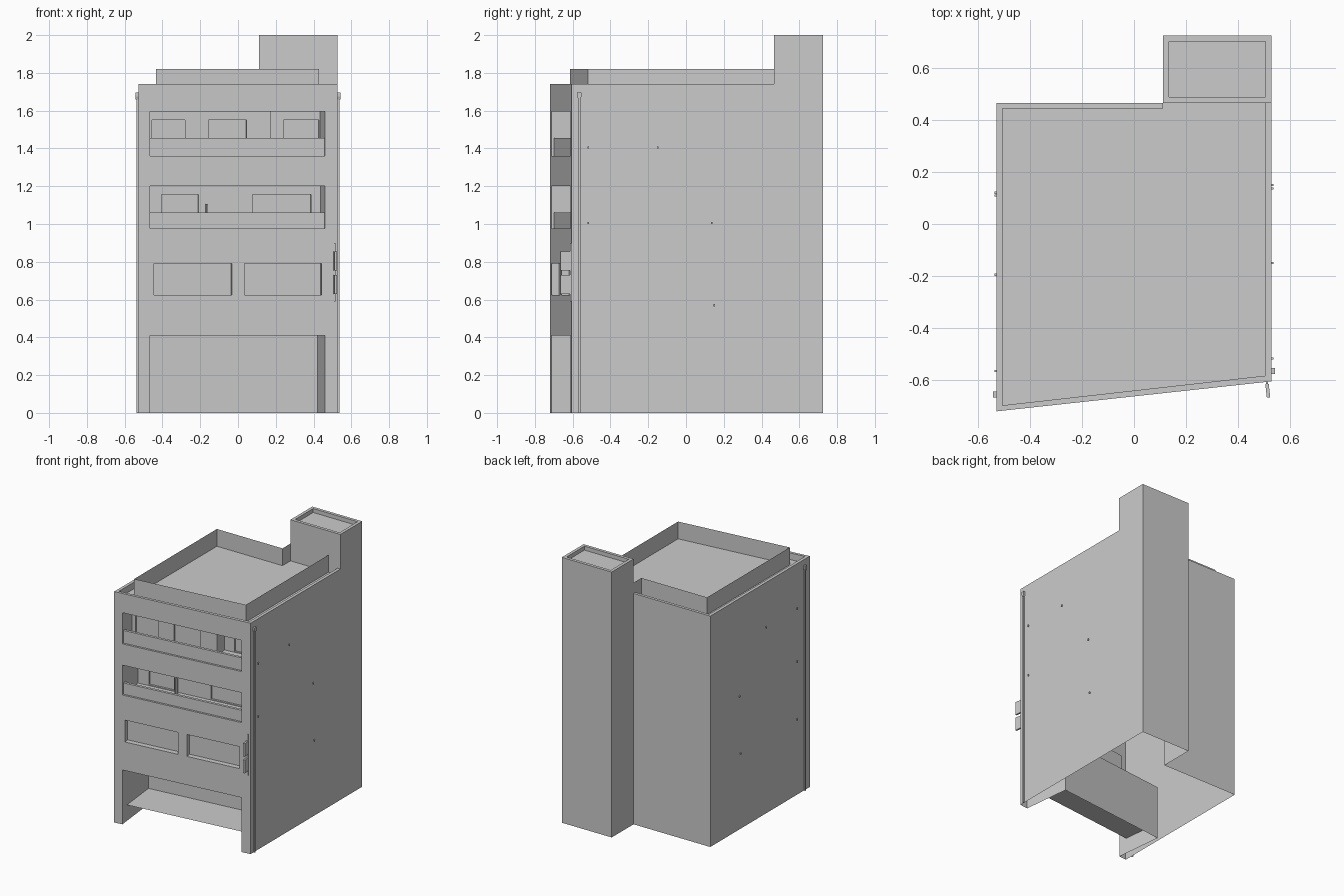
import bpy, bmesh, math

if "Cube" in bpy.data.objects:
    bpy.data.objects.remove(bpy.data.objects["Cube"])

W, SL = 0.528, 0.109           # half width, slant of the front wall
NX, NY = -0.108, 0.994         # inward direction of the front wall


def P(u, d, z):
    """Point on the slanted front: u along the wall, d inward, z up."""
    return (u + NX * d, -0.72 + SL * (u + W) + NY * d, z)


def finish(bm, name):
    bmesh.ops.remove_doubles(bm, verts=bm.verts, dist=1e-5)
    me = bpy.data.meshes.new(name)
    bm.to_mesh(me)
    bm.free()
    ob = bpy.data.objects.new(name, me)
    bpy.context.collection.objects.link(ob)
    return ob


def face(bm, pts):
    bm.faces.new([bm.verts.new(p) for p in pts])


def sheet(bm, d, u0, u1, z0, z1, holes=()):
    """Flat wall parallel to the front, with rectangular holes left out."""
    us = sorted({u0, u1, *[v for h in holes for v in h[:2]]})
    zs = sorted({z0, z1, *[v for h in holes for v in h[2:]]})
    for a, b in zip(us, us[1:]):
        for c, e in zip(zs, zs[1:]):
            m, n = (a + b) / 2, (c + e) / 2
            if not any(h[0] < m < h[1] and h[2] < n < h[3] for h in holes):
                face(bm, [P(a, d, c), P(b, d, c), P(b, d, e), P(a, d, e)])


def reveal(bm, h, d0, d1, sides="LRBT"):
    """Side faces of an opening from depth d0 to d1."""
    a, b, c, e = h
    if "L" in sides:
        face(bm, [P(a, d0, c), P(a, d1, c), P(a, d1, e), P(a, d0, e)])
    if "R" in sides:
        face(bm, [P(b, d1, c), P(b, d0, c), P(b, d0, e), P(b, d1, e)])
    if "B" in sides:
        face(bm, [P(a, d0, c), P(b, d0, c), P(b, d1, c), P(a, d1, c)])
    if "T" in sides:
        face(bm, [P(a, d1, e), P(b, d1, e), P(b, d0, e), P(a, d0, e)])


def recess(bm, h, d0, d1, sides="LRBT"):
    reveal(bm, h, d0, d1, sides)
    sheet(bm, d1, *h)


def back_wall(bm, d, u0, u1, z0, z1, doors):
    """Balcony back wall with doors set slightly in."""
    sheet(bm, d, u0, u1, z0, z1, doors)
    for h in doors:
        recess(bm, h, d, d + 0.015)


def wall(bm, p, q, z0, z1):
    face(bm, [(*p, z0), (*q, z0), (*q, z1), (*p, z1)])


def rim_roof(bm, outer, inner, top, floor, skip=()):
    """Roof with a raised flat rim around a sunken floor."""
    n = len(outer)
    for i in range(n):
        j = (i + 1) % n
        if i not in skip:
            face(bm, list(dict.fromkeys(
                (*p, top) for p in (outer[i], outer[j], inner[j], inner[i]))))
            wall(bm, inner[j], inner[i], floor, top)
    face(bm, [(*p, floor) for p in inner])


def front_box(name, u0, u1, d0, d1, z0, z1):
    bm = bmesh.new()
    h = (u0, u1, z0, z1)
    sheet(bm, d0, *h)
    sheet(bm, d1, *h)
    reveal(bm, h, d0, d1)
    bmesh.ops.remove_doubles(bm, verts=bm.verts, dist=1e-5)
    bmesh.ops.recalc_face_normals(bm, faces=bm.faces)
    return finish(bm, name)


# Front wall with garage, windows and two balconies
L, R = -0.465, 0.46
garage = (L, R, 0.0, 0.41)
windows = [(-0.445, -0.033, 0.625, 0.79), (0.035, 0.442, 0.625, 0.79)]
low_balc, top_balc = (L, R, 0.975, 1.20), (L, R, 1.36, 1.595)
bm = bmesh.new()
sheet(bm, 0, -W, W, 0, 1.74, [garage, *windows, low_balc, top_balc])
recess(bm, garage, 0, 0.37, "LRT")
for h in windows:
    recess(bm, h, 0, 0.04)
reveal(bm, low_balc, 0, 0.22)
back_wall(bm, 0.22, *low_balc,
          [(-0.38, -0.186, 0.98, 1.155), (0.1, 0.41, 0.98, 1.155)])
S = 0.19                        # step in the top balcony back wall
reveal(bm, (L, S, 1.36, 1.595), 0, 0.14, "LBT")
reveal(bm, (S, R, 1.36, 1.595), 0, 0.25, "RBT")
reveal(bm, (S, R, 1.36, 1.595), 0.14, 0.25, "L")
back_wall(bm, 0.14, L, S, 1.36, 1.595,
          [(-0.44, -0.265, 1.365, 1.55), (-0.14, 0.06, 1.365, 1.55)])
back_wall(bm, 0.25, S, R, 1.36, 1.595, [(0.267, 0.455, 1.365, 1.55)])
finish(bm, "front_facade")

# Garage floor
bm = bmesh.new()
reveal(bm, (L, R, 0.12, 0.41), 0.065, 0.37, "B")
finish(bm, "garage_floor")

# Balcony balustrades and small balcony post
front_box("lower_balustrade", L, R, 0.015, 0.035, 0.975, 1.06)
front_box("upper_balustrade", L, R, 0.015, 0.035, 1.36, 1.455)
front_box("balcony_post", -0.15, -0.142, 0.16, 0.2, 0.975, 1.105)

# Outer walls, open at the bottom, with stair tower behind
TX, B, TB = 0.112, 0.465, 0.725
fl, fr = P(-W, 0, 0)[:2], P(W, 0, 0)[:2]
bm = bmesh.new()
wall(bm, fr, (W, B), 0, 1.74)
wall(bm, (W, B), (W, TB), 0, 2)
wall(bm, (W, TB), (TX, TB), 0, 2)
wall(bm, (TX, TB), (TX, B), 0, 2)
wall(bm, (TX, B), (-W, B), 0, 1.74)
wall(bm, (-W, B), fl, 0, 1.74)
wall(bm, (TX, B), (W, B), 1.69, 2)
finish(bm, "outer_walls")

# Main roof and tower roof
bm = bmesh.new()
I = W - 0.023
rim_roof(bm, [fl, fr, (W, B), (TX, B), (TX, B), (-W, B)],
         [(-I, -0.697), (I, -0.583), (I, B), (TX, B), (TX, B - 0.022), (-I, B - 0.022)],
         1.74, 1.69, skip=(2, 3))
finish(bm, "main_roof")
bm = bmesh.new()
rim_roof(bm, [(TX, B), (W, B), (W, TB), (TX, TB)],
         [(TX + .023, B + .023), (I, B + .023), (I, TB - .023), (TX + .023, TB - .023)],
         2.0, 1.97)
finish(bm, "tower_roof")

# Thin roof parapet
path = [(TX, B), (TX, 0.37), (-0.435, 0.37), (-0.435, -0.615), (0.43, -0.52), (0.43, B)]
bm = bmesh.new()
for p, q in zip(path, path[1:]):
    wall(bm, p, q, 1.69, 1.82)
finish(bm, "roof_parapet")

# Projecting sign boards on a bracket
for i, z in enumerate((0.63, 0.755)):
    front_box(f"sign_board_{i + 1}", 0.504, 0.517, -0.06, -0.008, z, z + 0.1)
front_box("sign_bracket", 0.507, 0.514, -0.008, 0, 0.59, 0.9)


# Downpipes with hoppers and small wall vents on both sides
def side_box(name, s, y, hw, z0, z1, out, hw_top=None):
    bm = bmesh.new()
    bmesh.ops.create_cube(bm, size=1)
    for v in bm.verts:
        top = v.co.z > 0
        w = hw_top if top and hw_top else hw
        v.co = (s * (W + (out if v.co.x > 0 else 0)), y + math.copysign(w, v.co.y),
                z1 if top else z0)
    bmesh.ops.recalc_face_normals(bm, faces=bm.faces)
    finish(bm, name)


vents = {1: [(-.517, 1.405), (-.15, 1.405), (-.517, 1.005), (.137, 1.005), (.15, .57)],
         -1: [(-.565, 1.405), (-.195, 1.405), (-.565, 1.005), (.12, 1.005),
              (-.565, .57), (.11, .57)]}
for s, side, y in ((1, "right", -0.565), (-1, "left", -0.655)):
    side_box(f"{side}_downpipe", s, y, 0.006, 0, 1.66, 0.01)
    side_box(f"{side}_hopper_base", s, y, 0.006, 1.66, 1.675, 0.014, 0.011)
    side_box(f"{side}_hopper", s, y, 0.011, 1.675, 1.697, 0.014)
    for i, (vy, vz) in enumerate(vents[s]):
        side_box(f"{side}_vent_{i + 1}", s, vy, 0.004, vz - 0.006, vz + 0.006, 0.008)
